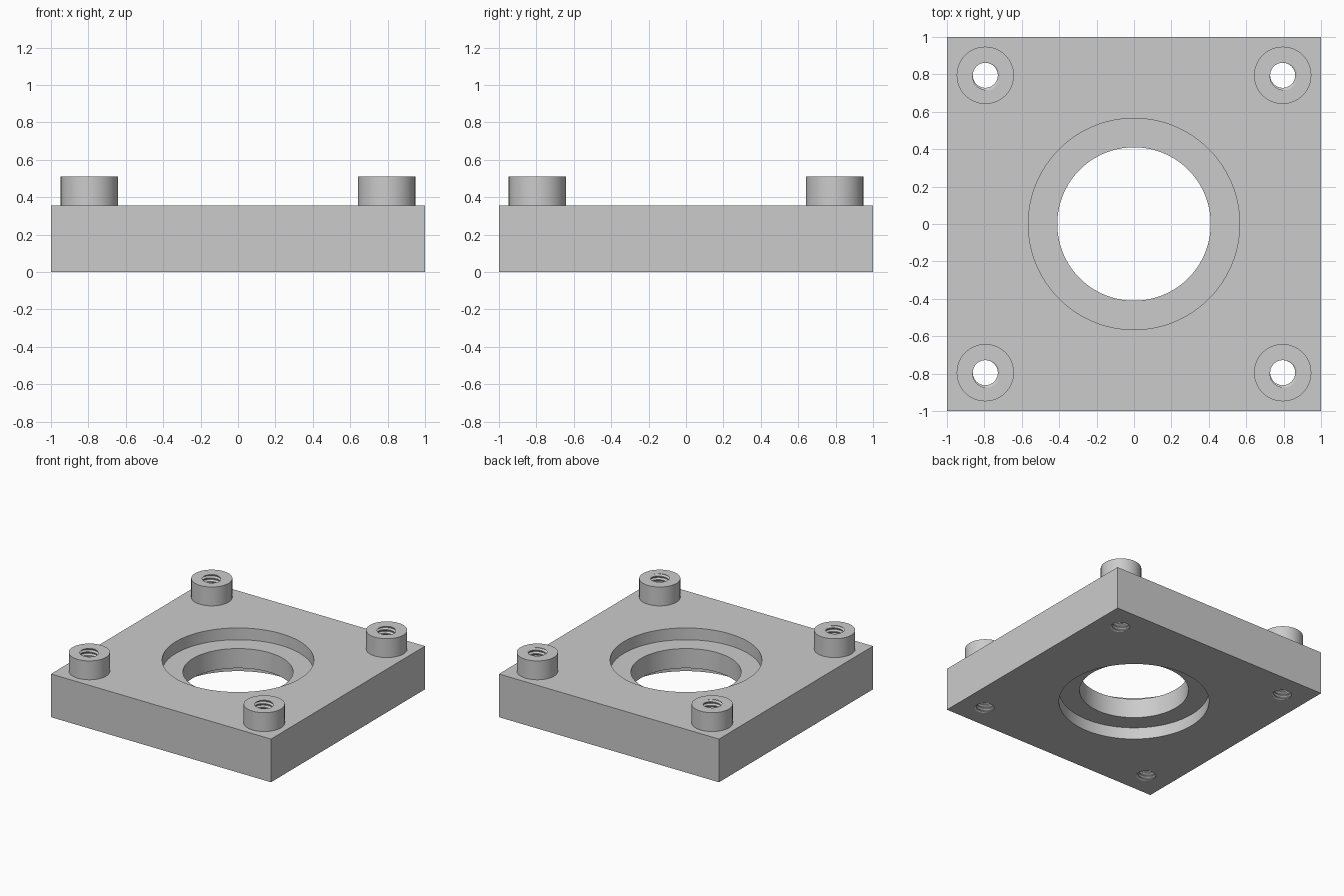
import bpy, bmesh
from math import cos, sin, pi, tau

if "Cube" in bpy.data.objects:
    bpy.data.objects.remove(bpy.data.objects["Cube"], do_unlink=True)

PLATE_H, BOSS_TOP = 0.355, 0.51
BOSS_R, BOSS_POS = 0.153, 0.795
BORE_R, RECESS_R, RECESS_D = 0.41, 0.565, 0.097
MINOR_R, MAJOR_R, PITCH = 0.067, 0.081, 0.03

grey = bpy.data.materials.new("plain grey")
grey.use_nodes = True
colour = (0.6, 0.6, 0.6, 1)
grey.diffuse_color = colour
grey.node_tree.nodes["Principled BSDF"].inputs["Base Color"].default_value = colour


def finish(bm, name):
    bmesh.ops.recalc_face_normals(bm, faces=bm.faces)
    mesh = bpy.data.meshes.new(name)
    bm.to_mesh(mesh)
    bm.free()
    mesh.materials.append(grey)
    obj = bpy.data.objects.new(name, mesh)
    bpy.context.collection.objects.link(obj)
    return obj


def lathe(name, profile, x=0, y=0, sides=96):
    """Closed solid turned from (radius, z) points."""
    bm = bmesh.new()
    angles = [tau * i / sides for i in range(sides)]
    rings = [[bm.verts.new((x + r * cos(a), y + r * sin(a), z)) for a in angles]
             for r, z in profile]
    for low, high in zip(rings, rings[1:]):
        for i in range(sides):
            j = (i + 1) % sides
            bm.faces.new((low[i], low[j], high[j], high[i]))
    bm.faces.new(rings[0])
    bm.faces.new(rings[-1])
    return finish(bm, name)


def thread_rod(name, x, y, sides=40):
    """Closed screw-shaped solid with a V-shaped helical ridge."""
    bm = bmesh.new()
    # flat crest, flank, flat root, flank: (share of pitch, radius)
    steps = [(0, MINOR_R), (0.25, MINOR_R), (0.56, MAJOR_R), (0.69, MAJOR_R)]
    per = len(steps)
    turns = int(BOSS_TOP / PITCH) + 5
    rows = []
    for t in range(turns):
        for share, r in steps:
            z0 = (t - 2.5 + share) * PITCH
            rows.append([bm.verts.new((x + r * cos(tau * i / sides),
                                       y + r * sin(tau * i / sides),
                                       z0 + PITCH * i / sides))
                         for i in range(sides)])
    for k in range(len(rows) - 1):
        low, high = rows[k], rows[k + 1]
        for i in range(sides - 1):
            bm.faces.new((low[i], low[i + 1], high[i + 1], high[i]))
        # the last column joins the first one a full turn higher
        if k + per + 1 < len(rows):
            bm.faces.new((low[-1], rows[k + per][0], rows[k + per + 1][0], high[-1]))
    # cap both ends with a fan around the axis
    for z in (-2 * PITCH, (turns - 2) * PITCH):
        rim = [e for e in bm.edges if e.is_boundary
               and (e.verts[0].co.z > BOSS_TOP / 2) == (z > 0)]
        centre = bm.verts.new((x, y, z))
        for e in rim:
            bm.faces.new((e.verts[0], e.verts[1], centre))
    return finish(bm, name)


def combine(target, tool, operation):
    mod = target.modifiers.new(operation.lower(), "BOOLEAN")
    mod.operation, mod.object, mod.solver = operation, tool, "EXACT"
    bpy.context.view_layer.objects.active = target
    bpy.ops.object.modifier_apply(modifier=mod.name)
    bpy.data.objects.remove(tool, do_unlink=True)


# square base plate
bm = bmesh.new()
bmesh.ops.create_cube(bm, size=1)
bmesh.ops.scale(bm, vec=(2, 2, PLATE_H), verts=bm.verts)
bmesh.ops.translate(bm, vec=(0, 0, PLATE_H / 2), verts=bm.verts)
plate = finish(bm, "mounting_plate")

# central bore with a round recess on both faces
combine(plate, lathe("bore_cutter", [
    (RECESS_R, -0.1), (RECESS_R, RECESS_D), (BORE_R, RECESS_D),
    (BORE_R, PLATE_H - RECESS_D), (RECESS_R, PLATE_H - RECESS_D),
    (RECESS_R, PLATE_H + 0.1)], sides=128), "DIFFERENCE")

# corner bosses, each with a threaded through hole
for sx in (-1, 1):
    for sy in (-1, 1):
        x, y = sx * BOSS_POS, sy * BOSS_POS
        combine(plate, lathe("corner_boss", [(BOSS_R, PLATE_H / 2), (BOSS_R, BOSS_TOP)],
                             x, y, 64), "UNION")
        combine(plate, thread_rod("thread_cutter", x, y), "DIFFERENCE")

# smooth round walls, crisp edges
bpy.ops.object.select_all(action="DESELECT")
plate.select_set(True)
bpy.context.view_layer.objects.active = plate
bpy.ops.object.shade_smooth_by_angle(angle=pi / 6)
